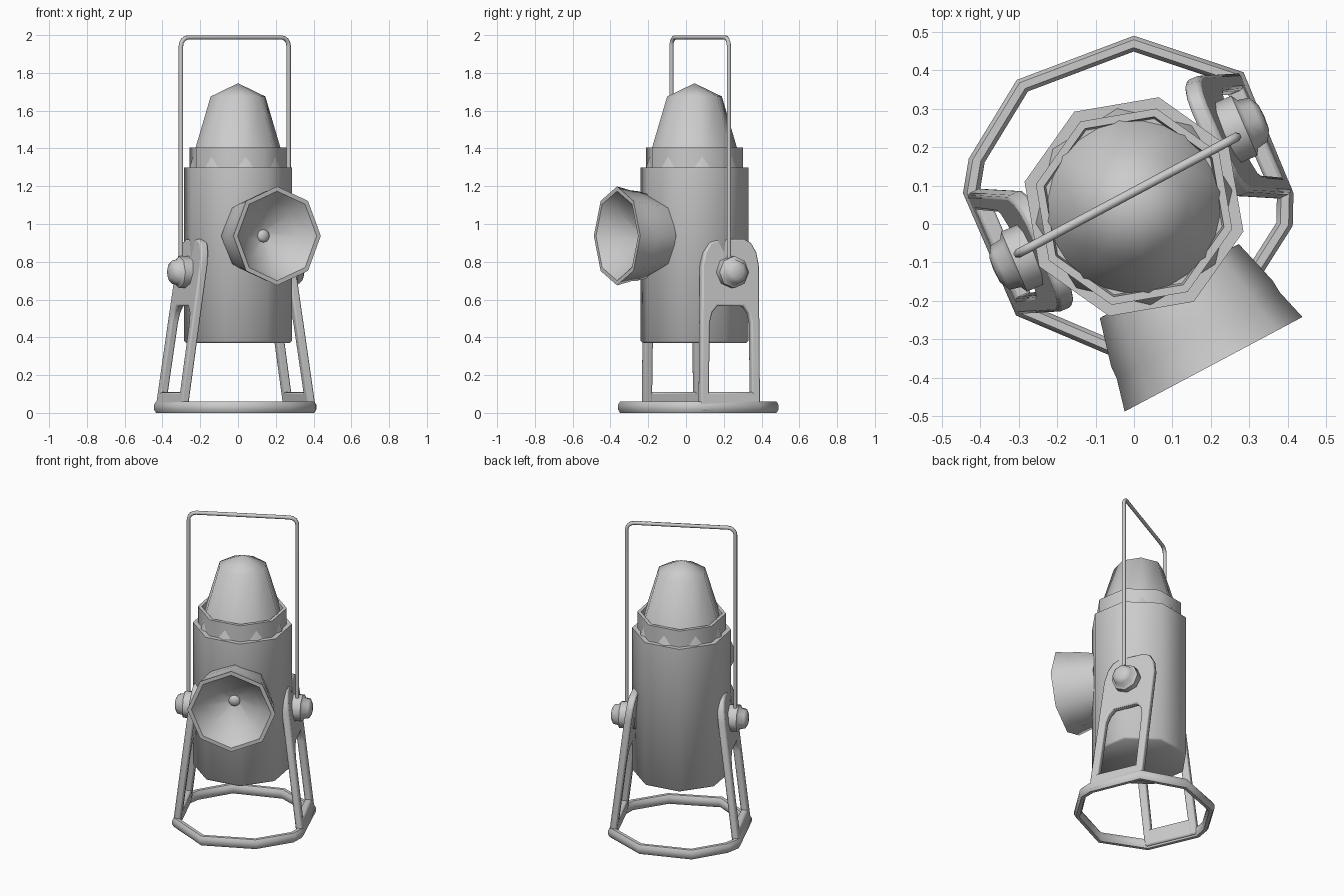
import bpy, bmesh, math
from mathutils import Vector

if "Cube" in bpy.data.objects:
    bpy.data.objects.remove(bpy.data.objects["Cube"])

V = Vector
UP = V((0, 0, 1))
SWING = math.radians(28)      # lamp and handle turned about z
BRACKET = math.radians(23.5)  # bracket planes


def finish(name, bm, bevel=0.0, angle=50):
    bmesh.ops.remove_doubles(bm, verts=bm.verts, dist=1e-5)
    bmesh.ops.recalc_face_normals(bm, faces=bm.faces)
    me = bpy.data.meshes.new(name)
    bm.to_mesh(me)
    bm.free()
    ob = bpy.data.objects.new(name, me)
    bpy.context.collection.objects.link(ob)
    bpy.ops.object.select_all(action='DESELECT')
    ob.select_set(True)
    bpy.context.view_layer.objects.active = ob
    bpy.ops.object.shade_smooth_by_angle(angle=math.radians(angle))
    if bevel:
        m = ob.modifiers.new("bevel", 'BEVEL')
        m.width, m.segments, m.limit_method = bevel, 2, 'ANGLE'
        m.angle_limit = math.radians(50)
    return ob


def lathe(name, profile, origin, axis=UP, e1=V((1, 0, 0)), n=8, phase=0.0, **kw):
    """Revolve (radius, distance along axis) points with n sides."""
    bm = bmesh.new()
    e2 = axis.cross(e1)
    rings = []
    for r, h in profile:
        ring = []
        for i in range(n):
            a = math.radians(phase) + 2 * math.pi * i / n
            ring.append(bm.verts.new(V(origin) + axis * h + (e1 * math.cos(a) + e2 * math.sin(a)) * r))
        rings.append(ring)
    for a, b in zip(rings, rings[1:]):
        for i in range(n):
            j = (i + 1) % n
            bm.faces.new((a[i], a[j], b[j], b[i]))
    bmesh.ops.dissolve_degenerate(bm, dist=1e-5, edges=bm.edges)
    return finish(name, bm, **kw)


def prism(bm, pts, offset):
    """Solid between a polygon and its copy moved by offset."""
    a = [bm.verts.new(p) for p in pts]
    b = [bm.verts.new(p + offset) for p in pts]
    bm.faces.new(a)
    bm.faces.new(b[::-1])
    for i in range(len(a)):
        j = (i + 1) % len(a)
        bm.faces.new((a[i], b[i], b[j], a[j]))


# Main housing, collar and conical cap
C = (0, 0.045, 0)
lathe("housing", [(0, .37), (.28, .37), (.292, .38), (.292, 1.3), (0, 1.3)], C, phase=32.2)
lathe("collar", [(.262, 1.29), (.262, 1.405), (.24, 1.405), (.235, 1.36), (0, 1.36)], C, phase=32.2)
lathe("cap", [(.262, 1.29), (.147, 1.675), (0, 1.745)], C, phase=9.7)

# Reflector horn with bulb
aim = V((math.sin(SWING), -math.cos(SWING), 0))
face = V((.207, -.365, .937))
lathe("reflector", [(0, -.25), (.205, -.245), (.238, -.12), (.24, -.085), (.262, 0),
                    (.237, 0), (.17, -.075), (.03, -.16), (0, -.16)], face, aim, UP)
lathe("bulb", [(.034, -.17), (.034, -.15), (.022, -.14), (0, -.137)], face, aim, UP, n=12)

# Side brackets with hinge knobs
tan = V((-math.sin(BRACKET), math.cos(BRACKET), 0))
for side, mid, label in ((1, V((.35, .238, 0)), "right"), (-1, V((-.375, -.08, 0)), "left")):
    nrm = V((math.cos(BRACKET), math.sin(BRACKET), 0)) * side

    def place(u, z):
        return mid + tan * u + V((-side * .14 * z, 0, z))

    half = [(.172, .01), (.165, .78), (.15, .85), (.12, .9), (.08, .92)]
    arch = [(.075, .565), (.105, .53), (.118, .48), (.125, .01)]
    outline = half + [(-u, z) for u, z in half[::-1]]
    outline += [(-u, z) for u, z in arch[::-1]] + arch
    bm = bmesh.new()
    prism(bm, [place(u, z) for u, z in outline], nrm * -.045)
    prism(bm, [place(u, z) for u, z in ((-.15, .01), (.15, .01), (.15, .11), (-.15, .11))], nrm * -.044)
    # keep the overlapping pieces separate: no shared points
    finish(label + "_bracket", bm, bevel=.01)
    lathe(label + "_knob", [(0, -.05), (.085, -.05), (.085, .045), (.068, .055), (.062, .085), (.035, .1), (0, .103)],
          place(0, .745), nrm, UP)

# Base ring
ring = [(.285, .395), (0, .49), (-.305, .375), (-.43, .17), (-.445, .08),
        (-.307, -.238), (-.02, -.36), (.28, -.215), (.413, -.005), (.415, .08)]
section = [(1, .018), (1, .042), (.975, .06), (.925, .06), (.9, .042), (.9, .018), (.925, 0), (.975, 0)]
mid = V((-.015, .075, 0))
bm = bmesh.new()
loops = [[bm.verts.new(mid + (V((x, y, 0)) - mid) * s + UP * z) for s, z in section] for x, y in ring]
for k in range(len(loops)):
    a, b = loops[k], loops[(k + 1) % len(loops)]
    for i in range(8):
        j = (i + 1) % 8
        bm.faces.new((a[i], a[j], b[j], b[i]))
finish("base_ring", bm)

# Carrying handle: bent wire
p, q = V((-.302, -.077, 0)), V((.268, .227, 0))
along = (q - p).normalized()
R, top = .045, 1.988
path = [p + UP * .745]
for k in range(5):
    a = math.pi / 2 * k / 4
    path.append(p + along * R * (1 - math.cos(a)) + UP * (top - R + R * math.sin(a)))
path += [q - along * (pt - p).dot(along) + UP * pt.z for pt in path[::-1]]
cu = bpy.data.curves.new("handle", 'CURVE')
cu.dimensions = '3D'
cu.bevel_depth, cu.bevel_resolution, cu.use_fill_caps = .012, 1, True
sp = cu.splines.new('POLY')
sp.points.add(len(path) - 1)
for pt, co in zip(sp.points, path):
    pt.co = (*co, 1)
bpy.context.collection.objects.link(bpy.data.objects.new("handle", cu))
